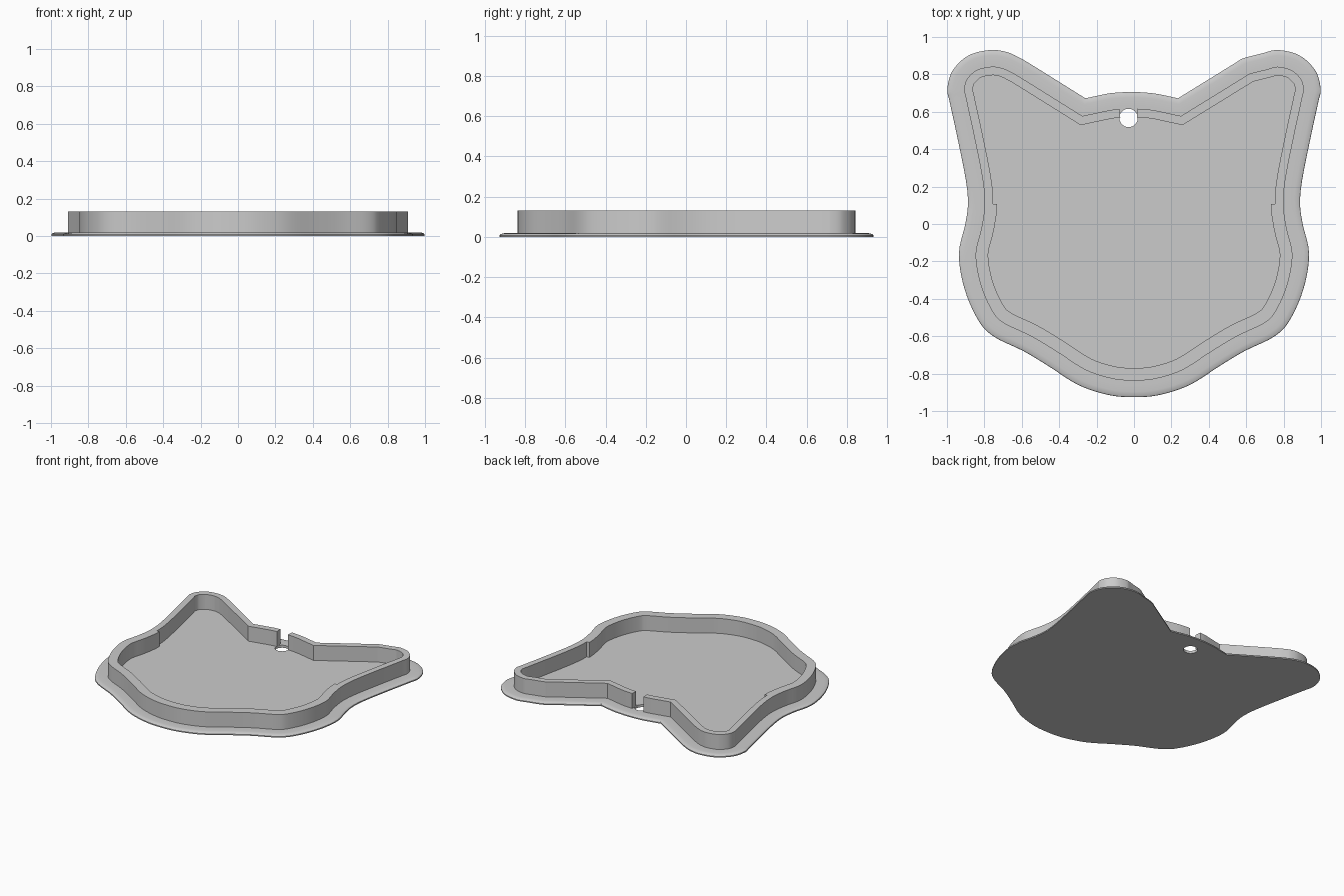
import bpy, bmesh, math
from mathutils import Vector

cube = bpy.data.objects.get("Cube")
if cube:
    bpy.data.objects.remove(cube, do_unlink=True)

grey = bpy.data.materials.new("plain_grey")
grey.use_nodes = True
colour = (0.6, 0.6, 0.6, 1)
grey.diffuse_color = colour
grey.node_tree.nodes["Principled BSDF"].inputs["Base Color"].default_value = colour

WAIST = 0.11                  # height on the face where the wall thickness changes
PLATE, TOP = 0.019, 0.132     # upper levels of the plate and the wall
HOLE, HOLE_RADIUS = Vector((-0.029, 0.567)), 0.049


def spline(ctrl, steps=5):
    """Smooth open curve through the control points, without the last one."""
    p = [Vector(c) for c in ctrl]
    p = [2 * p[0] - p[1]] + p + [2 * p[-1] - p[-2]]
    out = []
    for a, b, c, d in zip(p, p[1:], p[2:], p[3:]):
        for k in range(steps):
            t = k / steps
            out.append(0.5 * (2 * b + (c - a) * t + (2 * a - 5 * b + 4 * c - d) * t ** 2
                              + (3 * b - a - 3 * c + d) * t ** 3))
    return out


# Head outline, clockwise from the right of the wall gap round to its left
forehead_right = [(0.0225, 0.7053), (0.115, 0.697), (0.235, 0.672)]
forehead_left = [(-0.26, 0.672), (-0.14, 0.697), (-0.083, 0.7033)]
right_ear = [(0.235, 0.672), (0.41, 0.78), (0.54, 0.86), (0.585, 0.886), (0.68, 0.911)]
left_ear = [(0.26, 0.672), (0.42, 0.772), (0.55, 0.853), (0.61, 0.888), (0.68, 0.919)]
side = [(0.77, 0.93), (0.885, 0.901), (0.97, 0.82), (0.998, 0.722), (0.985, 0.65),
        (0.948, 0.48), (0.9, 0.24), (0.888, WAIST), (0.902, 0), (0.936, -0.16),
        (0.906, -0.348), (0.83, -0.519), (0.746, -0.604), (0.59, -0.68), (0.457, -0.76),
        (0.297, -0.861), (0.136, -0.914)]
mirrored = [(-x, y) for x, y in reversed(left_ear + side)]
outline = (spline(forehead_right) + spline(right_ear + side + [(0, -0.926)] + mirrored)
           + spline(forehead_left) + [Vector(forehead_left[-1])])
wall_count = len(outline)
outline.append(Vector((-0.03, 0.706)))    # bridges the gap on the plate only


def inset(i, dist):
    """Outline point i moved inward by dist, with mitred corners."""
    a, b, c = outline[i - 1], outline[i], outline[(i + 1) % len(outline)]
    d1, d2 = (b - a).normalized(), (c - b).normalized()
    n1, n2 = Vector((d1.y, -d1.x)), Vector((d2.y, -d2.x))
    return b + dist * (n1 + n2) / (1 + n1.dot(n2))


def skin(bm, low, high, closed=True):
    """Quads between two rows of vertices."""
    count = len(low)
    for i in range(count if closed else count - 1):
        j = (i + 1) % count
        bm.faces.new((low[i], high[i], high[j], low[j]))


def finish(bm, name):
    """Turn the faces outward and make a shaded object."""
    bmesh.ops.remove_doubles(bm, verts=bm.verts, dist=0.0001)
    bm.normal_update()
    bmesh.ops.recalc_face_normals(bm, faces=bm.faces)
    if bm.calc_volume(signed=True) < 0:
        bmesh.ops.reverse_faces(bm, faces=bm.faces)
    mesh = bpy.data.meshes.new(name)
    bm.to_mesh(mesh)
    bm.free()
    mesh.materials.append(grey)
    obj = bpy.data.objects.new(name, mesh)
    bpy.context.collection.objects.link(obj)
    bpy.ops.object.select_all(action="DESELECT")
    obj.select_set(True)
    bpy.context.view_layer.objects.active = obj
    bpy.ops.object.shade_smooth_by_angle(angle=math.radians(25))


# Base plate with a softly rounded upper rim and a round hanging hole
bm = bmesh.new()
profile = [(0, 0), (0, 0.008), (0.004, 0.013), (0.014, 0.017), (0.03, PLATE), (0.07, PLATE)]
rings = [[bm.verts.new((*inset(i, d), z)) for i in range(len(outline))] for d, z in profile]
for low, high in zip(rings, rings[1:]):
    skin(bm, low, high)
circle = [HOLE + HOLE_RADIUS * Vector((math.cos(a * math.tau / 40), math.sin(a * math.tau / 40)))
          for a in range(40)]
hole = [[bm.verts.new((*p, z)) for p in circle] for z in (0, PLATE)]
skin(bm, *hole)
for rim, opening in ((rings[0], hole[0]), (rings[-1], hole[1])):
    edges = [bm.edges.get((loop[k - 1], loop[k])) for loop in (rim, opening)
             for k in range(len(loop))]
    bmesh.ops.triangle_fill(bm, edges=edges, use_beauty=True)
finish(bm, "base_plate")

# Raised wall with a gap at the hole, thicker below the waist with a small inner step
THIN, THICK = 0.135, 0.156
stations = []
for i in range(wall_count):
    p = outline[i]
    if abs(p.y - WAIST) < 0.0001:
        stations += [(i, THIN), (i, THICK)] if p.x > 0 else [(i, THICK), (i, THIN)]
    else:
        stations.append((i, THIN if p.y > WAIST else THICK))
outer = [inset(i, 0.089) for i, d in stations]
inner = [inset(i, d) for i, d in stations]
bm = bmesh.new()
rows = [[bm.verts.new((*p, z)) for p in row] for row, z in
        ((outer, PLATE), (outer, TOP), (inner, TOP), (inner, PLATE))]
for k in range(4):
    skin(bm, rows[k], rows[(k + 1) % 4], closed=False)
for end in (0, -1):
    bm.faces.new([row[end] for row in rows])
finish(bm, "raised_wall")
